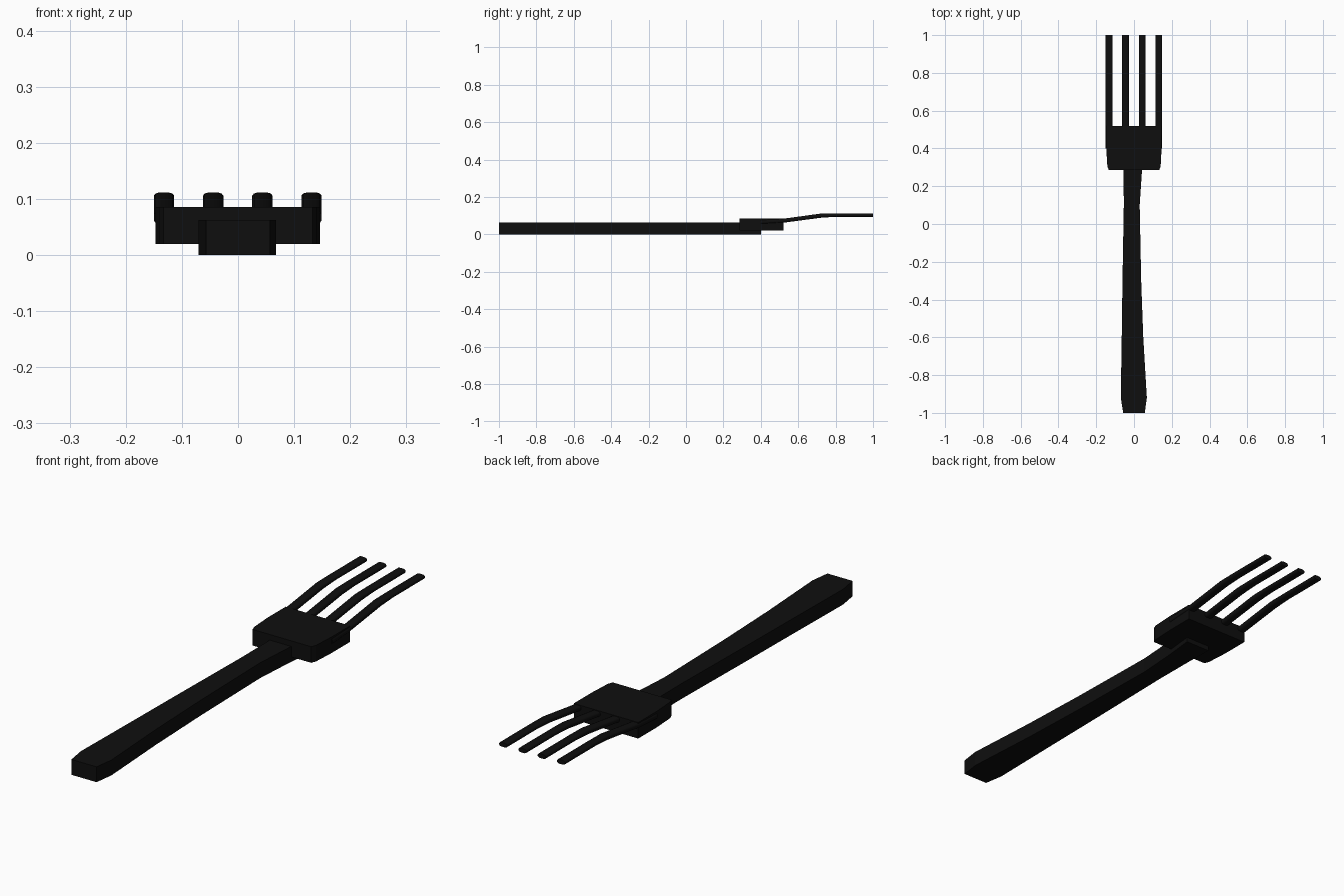
import bpy
import bmesh
import math
from mathutils import Vector

cube = bpy.data.objects.get("Cube")
if cube:
    bpy.data.objects.remove(cube, do_unlink=True)

# Single black plastic material
black = bpy.data.materials.new("black_plastic")
black.use_nodes = True
colour = (0.0045, 0.0045, 0.0045, 1)
black.diffuse_color = colour
black.node_tree.nodes["Principled BSDF"].inputs["Base Color"].default_value = colour


def finish(name, bm):
    bmesh.ops.recalc_face_normals(bm, faces=bm.faces[:])
    mesh = bpy.data.meshes.new(name)
    bm.to_mesh(mesh)
    bm.free()
    mesh.materials.append(black)
    obj = bpy.data.objects.new(name, mesh)
    bpy.context.collection.objects.link(obj)
    return obj


def slab(name, rows, bottom, top):
    """Extrude an outline given as rows of (y, left x, right x)."""
    bm = bmesh.new()
    outline = [(a, y) for y, a, b in rows] + [(b, y) for y, a, b in reversed(rows)]
    face = bm.faces.new([bm.verts.new((x, y, bottom)) for x, y in outline])
    result = bmesh.ops.extrude_face_region(bm, geom=[face])
    verts = [v for v in result["geom"] if isinstance(v, bmesh.types.BMVert)]
    bmesh.ops.translate(bm, verts=verts, vec=(0, 0, top - bottom))
    return finish(name, bm)


def tine(name, x, path, width, sides=12):
    """Loft an oval section along a path of (y, z, height)."""
    bm = bmesh.new()
    rings = []
    for y, z, height in path:
        ring = []
        for i in range(sides):
            a = 2 * math.pi * (i + 0.5) / sides
            # Squarish oval with rounded shoulders
            cx = math.copysign(abs(math.cos(a)) ** 0.6, math.cos(a))
            cz = math.copysign(abs(math.sin(a)) ** 0.8, math.sin(a))
            ring.append(bm.verts.new(Vector((x + cx * width / 2, y, z + cz * height / 2))))
        rings.append(ring)
    for r, s in zip(rings, rings[1:]):
        for i in range(sides):
            j = (i + 1) % sides
            bm.faces.new((r[i], r[j], s[j], s[i]))
    bm.faces.new(rings[0])
    bm.faces.new(rings[-1])
    return finish(name, bm)


# Handle, waisted near the head
slab("handle", [(-1, -0.057, 0.057), (-0.92, -0.07, 0.068), (-0.6, -0.065, 0.049),
                (-0.3, -0.061, 0.038), (0.1, -0.054, 0.03), (0.28, -0.055, 0.042),
                (0.4, -0.058, 0.055)], 0, 0.063)

# Head
slab("head", [(0.285, -0.133, 0.133), (0.305, -0.141, 0.141),
              (0.4, -0.147, 0.146), (0.52, -0.147, 0.146)], 0.02, 0.086)

# Four tines, rising and then level
path = [(0.4, 0.067, 0.026), (0.52, 0.073, 0.022), (0.72, 0.1, 0.023),
        (0.8, 0.103, 0.018), (1, 0.103, 0.018)]
for n in range(4):
    obj = tine(f"tine_{n + 1}", -0.132 + n * 0.0877, path, 0.037)
    bpy.ops.object.select_all(action="DESELECT")
    obj.select_set(True)
    bpy.context.view_layer.objects.active = obj
    bpy.ops.object.shade_smooth_by_angle(angle=math.radians(40))
